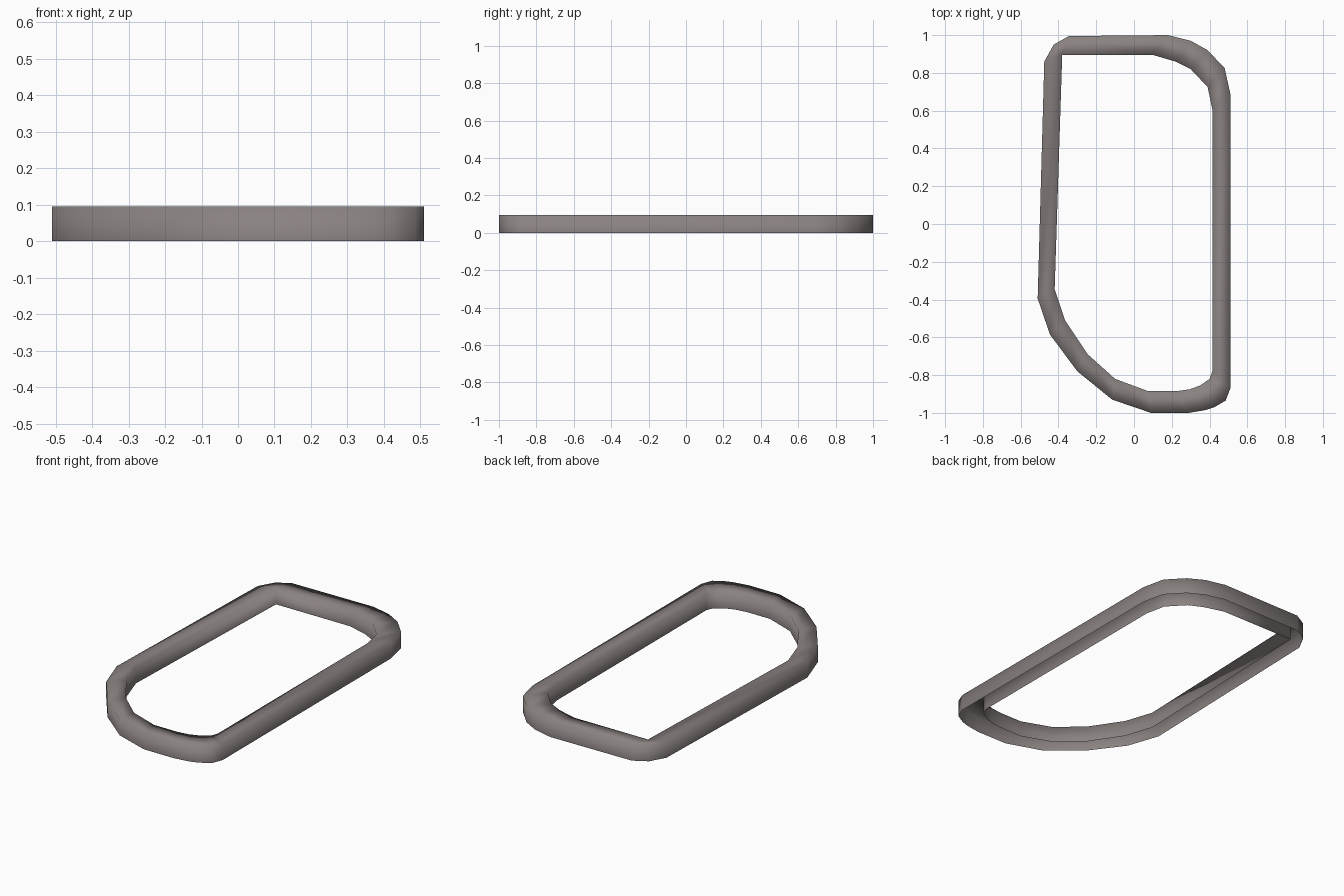
import bpy, bmesh

if "Cube" in bpy.data.objects:
    bpy.data.objects.remove(bpy.data.objects["Cube"])

HEIGHT = 0.095

# Plan outlines, clockwise from the top left; point i of each is one rib of the ring
outer = [(-.345, .995), (.18, 1), (.30, .97), (.39, .92), (.48, .825), (.51, .69),
         (.51, -.87), (.485, -.935), (.425, -.97), (.38, -.985), (.29, -1), (.09, -1),
         (-.115, -.93), (-.30, -.78), (-.445, -.585), (-.51, -.395), (-.475, .86), (-.425, .95)]
inner = [(-.38, .895), (.10, .895), (.22, .86), (.30, .82), (.39, .725), (.415, .605),
         (.415, -.78), (.40, -.82), (.35, -.855), (.295, -.875), (.225, -.885), (.075, -.885),
         (-.10, -.82), (-.245, -.69), (-.365, -.51), (-.42, -.345), (-.38, .895), (-.38, .895)]

bm = bmesh.new()


def loop(points, z):
    return [bm.verts.new((x, y, z)) for x, y in points]


# Channel section, open underneath: outer wall, top, inner wall
rings = [loop(outer, 0), loop(outer, HEIGHT), loop(inner, HEIGHT), loop(inner, 0)]
n = len(outer)
for a, b in zip(rings, rings[1:]):
    for i in range(n):
        j = (i + 1) % n
        bm.faces.new((a[i], b[i], b[j], a[j]))

# Merge the repeated points at the sharp inner corner
bmesh.ops.remove_doubles(bm, verts=bm.verts, dist=0.0005)
bmesh.ops.recalc_face_normals(bm, faces=bm.faces)
top = max(bm.faces, key=lambda f: abs(f.normal.z) * f.calc_area())
if top.normal.z < 0:
    bmesh.ops.reverse_faces(bm, faces=bm.faces)
for f in bm.faces:
    f.smooth = True

mesh = bpy.data.meshes.new("frame_trim")
bm.to_mesh(mesh)
bm.free()

mat = bpy.data.materials.new("warm grey")
mat.diffuse_color = (0.25, 0.222, 0.216, 1)
mat.use_nodes = True
mat.node_tree.nodes["Principled BSDF"].inputs["Base Color"].default_value = mat.diffuse_color
mesh.materials.append(mat)
obj = bpy.data.objects.new("frame_trim", mesh)
bpy.context.collection.objects.link(obj)
